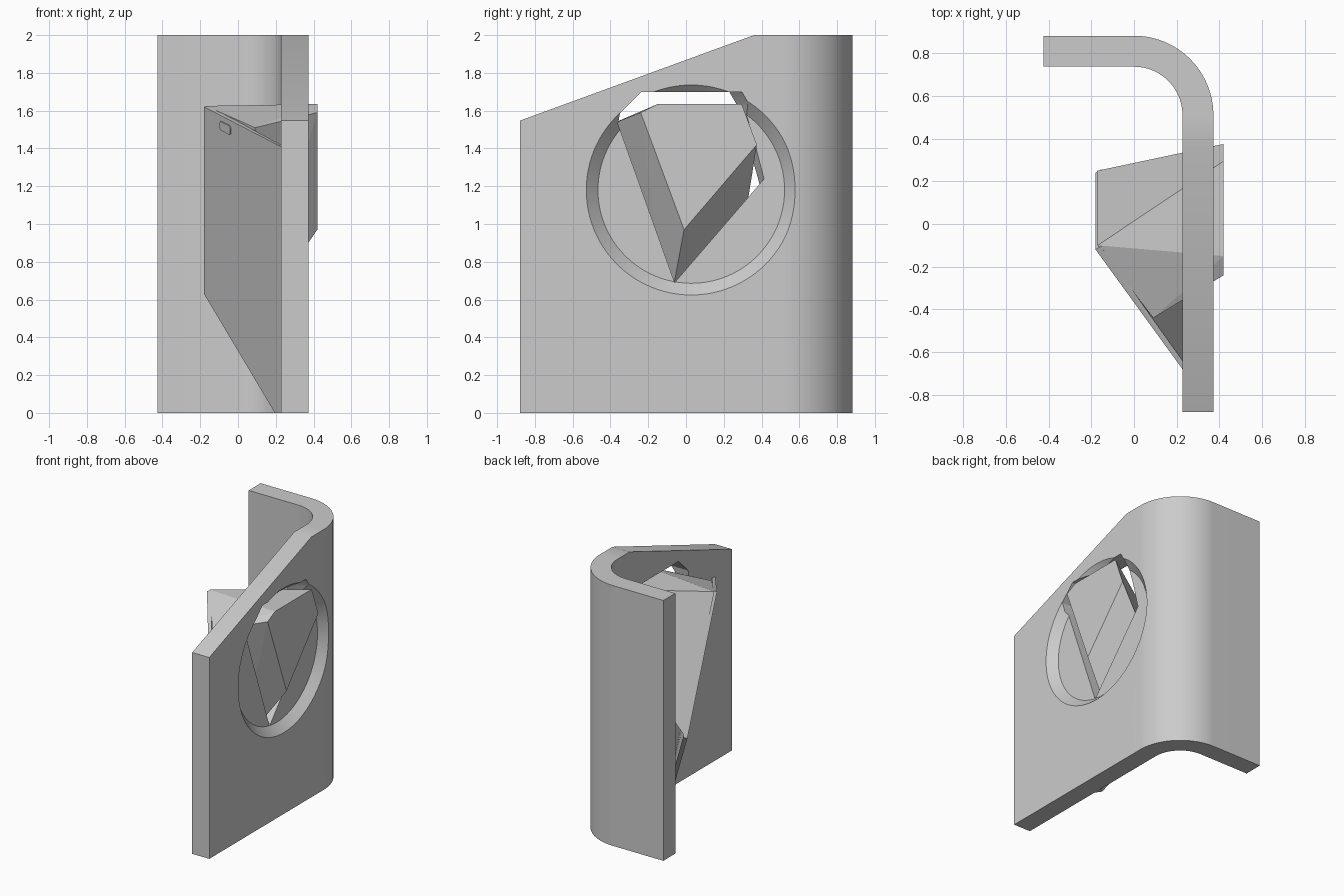
import bpy, bmesh, math
from mathutils import Vector, Matrix

cube = bpy.data.objects.get("Cube")
if cube:
    bpy.data.objects.remove(cube, do_unlink=True)

grey = bpy.data.materials.new("plain_grey")
grey.use_nodes = True
COLOUR = (0.6, 0.6, 0.6, 1)
grey.diffuse_color = COLOUR
grey.node_tree.nodes["Principled BSDF"].inputs["Base Color"].default_value = COLOUR


def finish(name, bm):
    bmesh.ops.recalc_face_normals(bm, faces=bm.faces)
    mesh = bpy.data.meshes.new(name)
    bm.to_mesh(mesh)
    bm.free()
    mesh.materials.append(grey)
    ob = bpy.data.objects.new(name, mesh)
    bpy.context.collection.objects.link(ob)
    return ob


def hull(name, points):
    """Convex solid around a handful of corners."""
    bm = bmesh.new()
    for p in points:
        bm.verts.new(p)
    res = bmesh.ops.convex_hull(bm, input=bm.verts)
    junk = {g for g in res["geom_interior"] + res["geom_unused"]
            if isinstance(g, bmesh.types.BMVert)}
    bmesh.ops.delete(bm, geom=list(junk), context="VERTS")
    bmesh.ops.dissolve_limit(bm, angle_limit=math.radians(2),
                             verts=bm.verts, edges=bm.edges)
    return finish(name, bm)


def at_x(x, yz):
    return [(x, y, z) for y, z in yz]


OUT, IN = 0.372, 0.227   # outer and inner faces of the side wall

# Bent wall: inner/outer pairs swept along the side, round the bend, to the back
pairs = [((IN, y), (OUT, y)) for y in (-0.88, 0.36)]
STEPS = 24
for i in range(STEPS + 1):
    a = math.pi / 2 * i / STEPS
    pairs.append(tuple((r * math.cos(a), 0.51 + r * math.sin(a)) for r in (IN, OUT)))
pairs.append(((-0.425, 0.51 + IN), (-0.425, 0.51 + OUT)))

bm = bmesh.new()
rings = []
for pair in pairs:
    low = [bm.verts.new((x, y, 0)) for x, y in pair]
    top = [bm.verts.new((x, y, min(2, 1.547 + (y + 0.88) * 0.3655))) for x, y in pair]
    rings.append((low[0], low[1], top[1], top[0]))
for a, b in zip(rings, rings[1:]):
    for k in range(4):
        n = (k + 1) % 4
        bm.faces.new((a[k], a[n], b[n], b[k]))
bm.faces.new(rings[0])
bm.faces.new(rings[-1])
wall = finish("bent_wall", bm)

# Round chamfered recess in the side wall
bm = bmesh.new()
DEPTH, RIM, FLOOR, EXTRA = 0.062, 0.556, 0.494, 0.02
slope = (RIM - FLOOR) / DEPTH
bmesh.ops.create_cone(
    bm, cap_ends=True, segments=96, radius1=FLOOR, radius2=RIM + slope * EXTRA,
    depth=DEPTH + EXTRA,
    matrix=Matrix.Translation((OUT + (EXTRA - DEPTH) / 2, 0.028, 1.18))
    @ Matrix.Rotation(math.pi / 2, 4, "Y"))
recess = finish("recess_cutter", bm)

# V-shaped opening, narrowing inwards along its rear edge
left_edge = [(-0.06, 0.69), (-0.36, 1.53), (-0.35, 1.585), (-0.235, 1.70)]
opening = hull("opening_cutter",
               at_x(OUT + 0.03, left_edge + [(0.31, 1.70), (0.345, 1.64), (0.44, 1.27)])
               + at_x(IN - 0.03, left_edge + [(0.215, 1.70), (0.25, 1.64), (0.38, 1.20)]))

bpy.context.view_layer.objects.active = wall
for cutter in (recess, opening):
    cutter.hide_render = True
    mod = wall.modifiers.new(cutter.name, "BOOLEAN")
    mod.operation = "DIFFERENCE"
    mod.solver = "EXACT"
    mod.object = cutter
    bpy.ops.object.modifier_apply(modifier=mod.name)
    bpy.data.objects.remove(cutter, do_unlink=True)
bpy.ops.object.select_all(action="DESELECT")
wall.select_set(True)
bpy.ops.object.shade_smooth_by_angle(angle=math.radians(25))

# Wedge block passing through the opening
hull("wedge_block",
     at_x(0.42, [(-0.24, 1.59), (-0.15, 1.635), (0.295, 1.635), (0.375, 1.42), (-0.01, 0.97)])
     + at_x(0.09, [(-0.44, 1.51), (-0.10, 0.49)])
     + at_x(-0.17, [(-0.10, 1.625), (0.25, 0.64)]))

# Slanted front panel joining the wedge to the inner face of the wall
panel = [Vector(p) for p in ((-0.18, -0.12, 1.62), (-0.18, 0.24, 0.63), (0.195, -0.12, 0),
                             (IN, -0.165, 0), (IN, -0.68, 1.41))]
down = panel[1] - panel[0]
along = panel[4] - panel[0]
inward = along.cross(down).normalized()
if inward.x < 0:
    inward.negate()
hull("front_panel", panel + [p + inward * 0.03 for p in panel[:3]]
     + [p + Vector((0, 0.04, 0.01)) for p in panel[3:]])

# Small raised tab near the top of the panel
side = along.normalized()
drop = inward.cross(side).normalized()
if drop.z > 0:
    drop.negate()
centre = panel[0] + along * 0.285 + drop * 0.055
hull("panel_tab", [centre + side * (0.05 * u) + drop * (0.025 * v) + inward * d
                   for u, v in ((-1, -0.6), (-1, 0.6), (-0.85, -1), (-0.85, 1),
                                (1, -0.6), (1, 0.6), (0.85, -1), (0.85, 1))
                   for d in (-0.006, 0.003)])
